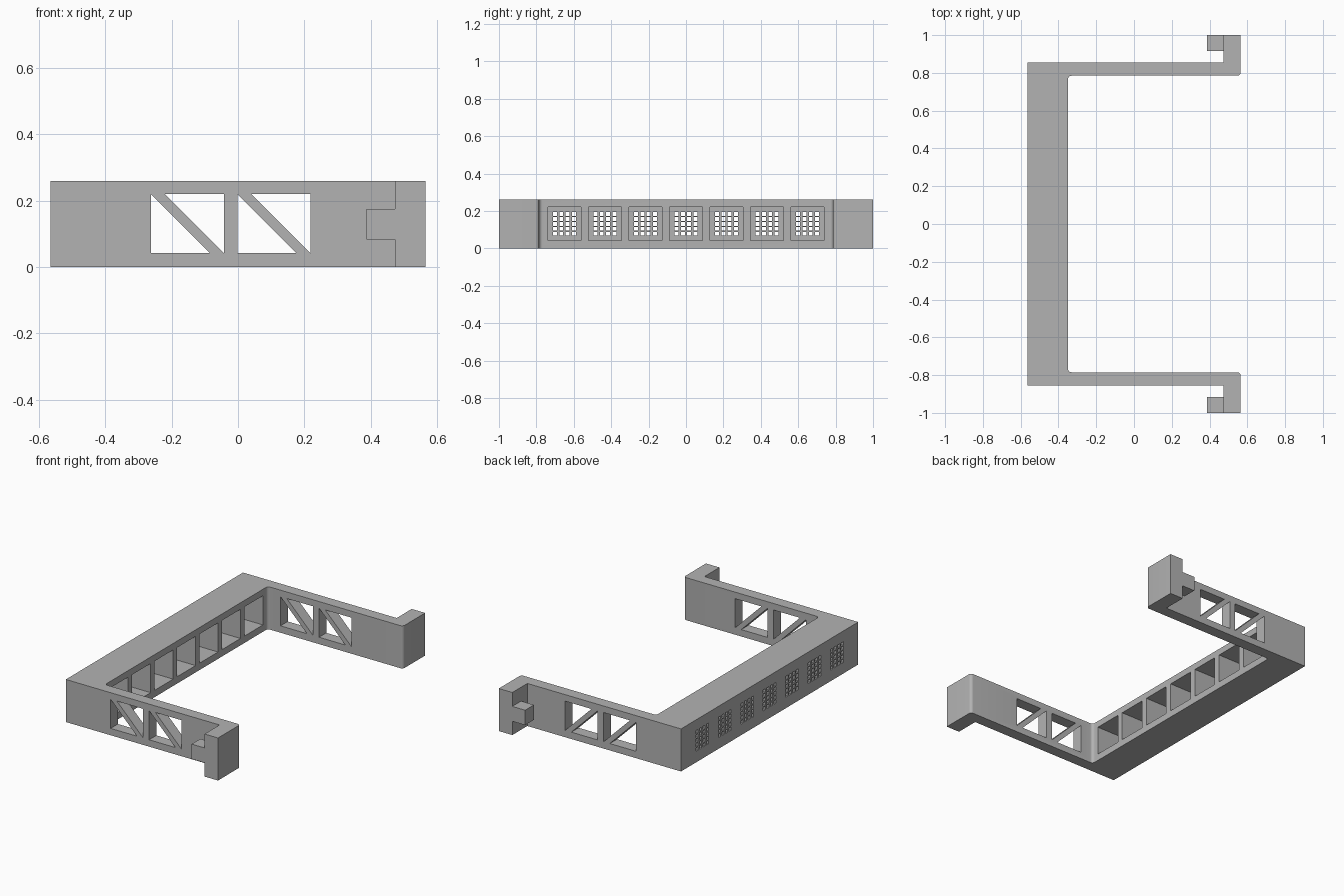
import bpy, bmesh, math
from mathutils import Vector

if "Cube" in bpy.data.objects:
    bpy.data.objects.remove(bpy.data.objects["Cube"], do_unlink=True)

HEIGHT = 0.26
LOW, HIGH = 0.042, 0.22      # bottom and top of all openings
MID = (LOW + HIGH) / 2

grey = bpy.data.materials.new("plain grey")
grey.use_nodes = True
colour = (0.45, 0.45, 0.45, 1)
grey.diffuse_color = colour
grey.node_tree.nodes["Principled BSDF"].inputs["Base Color"].default_value = colour


def add_prism(bm, points, offset):
    """Extrude a flat outline of 3D points along offset into a closed solid."""
    face = bm.faces.new([bm.verts.new(p) for p in points])
    result = bmesh.ops.extrude_face_region(bm, geom=[face], use_keep_orig=True)
    moved = [g for g in result["geom"] if isinstance(g, bmesh.types.BMVert)]
    bmesh.ops.translate(bm, verts=moved, vec=Vector(offset))


def add_box(bm, x0, x1, y0, y1, z0, z1):
    add_prism(bm, [(x0, y0, z0), (x1, y0, z0), (x1, y1, z0), (x0, y1, z0)], (0, 0, z1 - z0))


def make_object(bm, name):
    bmesh.ops.recalc_face_normals(bm, faces=bm.faces[:])
    mesh = bpy.data.meshes.new(name)
    bm.to_mesh(mesh)
    bm.free()
    mesh.materials.append(grey)
    obj = bpy.data.objects.new(name, mesh)
    bpy.context.collection.objects.link(obj)
    return obj


def combine(target, bm, name, operation):
    """Apply a boolean with a temporary helper solid."""
    helper = make_object(bm, name)
    helper.hide_render = True
    bpy.context.view_layer.objects.active = target
    mod = target.modifiers.new(name, 'BOOLEAN')
    mod.operation = operation
    mod.solver = 'EXACT'
    mod.object = helper
    bpy.ops.object.modifier_apply(modifier=mod.name)
    bpy.data.objects.remove(helper, do_unlink=True)


def fillet(cx, cy, start, radius=0.018, steps=6):
    """Quarter arc, turning clockwise or back depending on the sign of radius."""
    return [(cx + abs(radius) * math.cos(start - math.copysign(math.pi / 2, radius) * i / steps),
             cy + abs(radius) * math.sin(start - math.copysign(math.pi / 2, radius) * i / steps))
            for i in range(steps + 1)]


# C-shaped frame: one half outline, mirrored, then extruded upward
R = 0.018
half = [(-0.565, 0.855), (0.474, 0.855), (0.474, 1), (0.565, 1)]
half += fillet(0.565 - R, 0.785 + R, 0, R)
half += fillet(-0.349 + R, 0.785 - R, math.pi / 2, -R)
outline = half + [(x, -y) for x, y in reversed(half)]
bm = bmesh.new()
add_prism(bm, [(x, y, 0) for x, y in outline], (0, 0, HEIGHT))
frame = make_object(bm, "bracket_frame")

# Hook tabs on the end flanges
bm = bmesh.new()
for side in (-1, 1):
    y0, y1 = sorted((0.915 * side, side))
    add_box(bm, 0.387, 0.5, y0, y1, 0.084, 0.175)
combine(frame, bm, "hook_tabs", 'UNION')

# Triangular truss openings through both arms
bm = bmesh.new()
for side in (-1, 1):
    for x in (-0.262, -0.002):
        lower = [(x, LOW), (x + 0.178, LOW), (x, HIGH)]
        upper = [(x + 0.042, HIGH), (x + 0.22, HIGH), (x + 0.22, LOW)]
        for triangle in (lower, upper):
            add_prism(bm, [(px, 0.75 * side, pz) for px, pz in triangle], (0, 0.15 * side, 0))
combine(frame, bm, "truss_openings", 'DIFFERENCE')

# Row of square pockets in the inner side of the rear beam
centres = [0.2167 * i for i in range(-3, 4)]
bm = bmesh.new()
for y in centres:
    add_box(bm, -0.53, -0.3, y - 0.089, y + 0.089, LOW, HIGH)
combine(frame, bm, "beam_pockets", 'DIFFERENCE')

# Ventilation grid through the thin wall behind each pocket
HOLE = 0.0105
bm = bmesh.new()
for y in centres:
    for col in range(4):
        for row in range(5):
            cy = y + (col - 1.5) * 0.034
            cz = MID + (row - 2) * 0.0265
            add_box(bm, -0.6, -0.5, cy - HOLE, cy + HOLE, cz - HOLE, cz + HOLE)
combine(frame, bm, "vent_holes", 'DIFFERENCE')

# Smooth fillets, sharp edges elsewhere
bpy.ops.object.select_all(action='DESELECT')
frame.select_set(True)
bpy.context.view_layer.objects.active = frame
bpy.ops.object.shade_smooth_by_angle(angle=math.radians(30))
